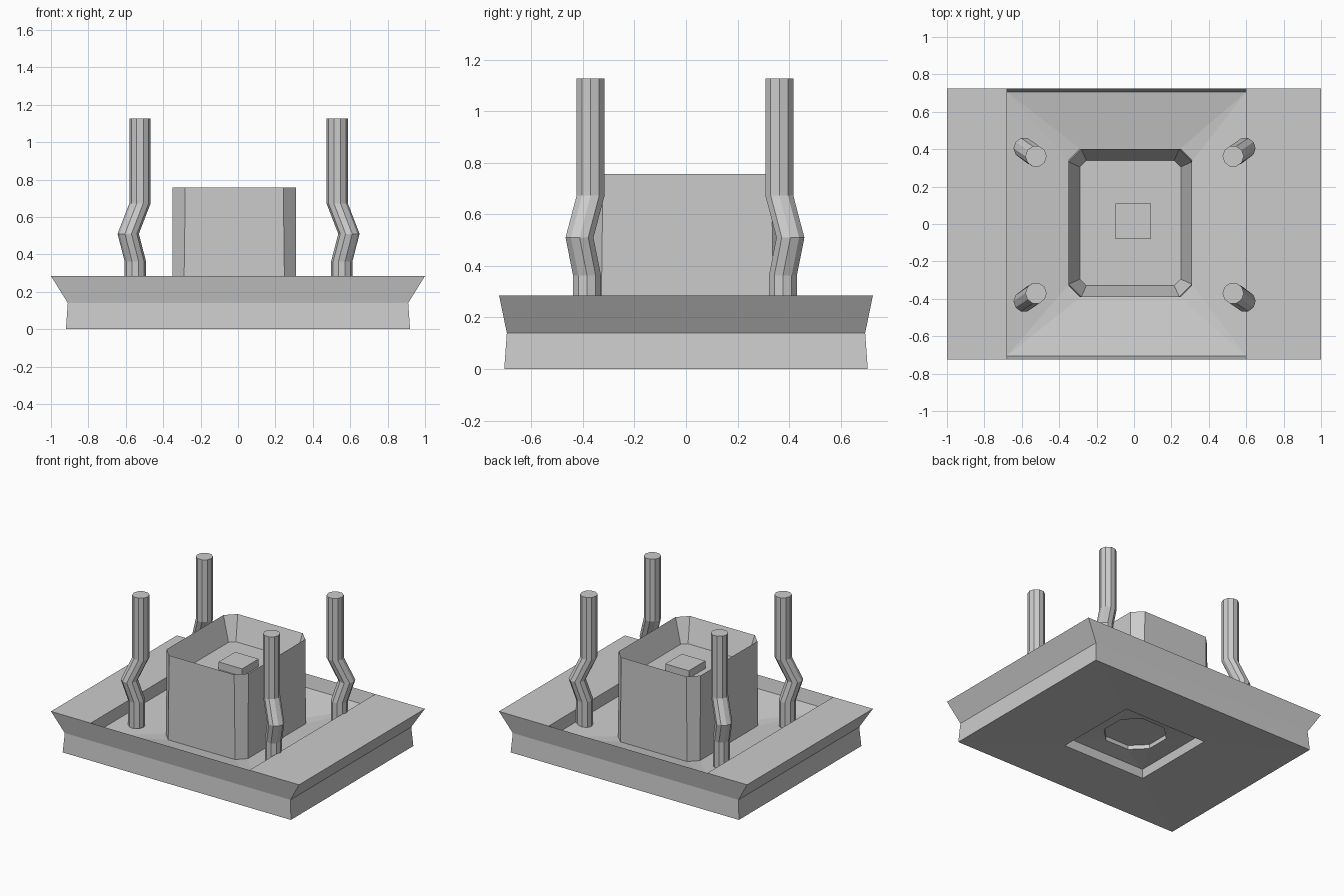
import bpy, bmesh
from math import sin, cos, pi

if "Cube" in bpy.data.objects:
    bpy.data.objects.remove(bpy.data.objects["Cube"])


def ring(x0, x1, y0, y1, z, c=0.0):
    """Rectangle with corners cut by c, as eight points."""
    return [(x0 + c, y0, z), (x1 - c, y0, z), (x1, y0 + c, z), (x1, y1 - c, z),
            (x1 - c, y1, z), (x0 + c, y1, z), (x0, y1 - c, z), (x0, y0 + c, z)]


def disc(x, y, z, r, n=10):
    return [(x + r * cos(2 * pi * i / n), y + r * sin(2 * pi * i / n), z) for i in range(n)]


def add_object(name, bm):
    me = bpy.data.meshes.new(name)
    bm.to_mesh(me)
    bm.free()
    ob = bpy.data.objects.new(name, me)
    bpy.context.collection.objects.link(ob)
    return ob


def loft(name, rings, cap_start=False, cap_end=False):
    bm = bmesh.new()
    loops = [[bm.verts.new(p) for p in r] for r in rings]
    for a, b in zip(loops, loops[1:]):
        n = len(a)
        for i in range(n):
            j = (i + 1) % n
            bm.faces.new((a[i], a[j], b[j], b[i]))
    if cap_start:
        bm.faces.new(loops[0][::-1])
    if cap_end:
        bm.faces.new(loops[-1])
    bmesh.ops.remove_doubles(bm, verts=bm.verts, dist=1e-5)
    return add_object(name, bm)


FLOOR, TOP = 0.195, 0.285
L, R = -0.68, 0.60          # recess limits in x

# flared base shell, with a stepped opening in the underside
loft("base_shell", [
    ring(-0.20, 0.19, -0.18, 0.19, 0.12, 0.10),
    ring(-0.20, 0.19, -0.18, 0.19, 0.09, 0.10),
    ring(-0.325, 0.325, -0.30, 0.31, 0.075),
    ring(-0.335, 0.335, -0.31, 0.32, 0.015),
    ring(-0.92, 0.92, -0.705, 0.705, 0.0),
    ring(-0.91, 0.91, -0.695, 0.695, 0.14),
    ring(-1.0, 1.0, -0.725, 0.725, TOP)], cap_start=True)

# recess floor, dipping towards the tub
loft("recess_floor", [
    ring(-0.35, 0.31, -0.39, 0.40, 0.14, 0.065),
    ring(L, R, -0.706, 0.706, FLOOR)])

# flat ledges at both ends of the recess
for name, inner, outer in (("left_ledge", L, -1.0), ("right_ledge", R, 1.0)):
    bm = bmesh.new()
    a, b, c, d, e, f = [bm.verts.new(p) for p in (
        (outer, -0.725, TOP), (inner, -0.725, TOP), (inner, 0.725, TOP), (outer, 0.725, TOP),
        (inner, -0.706, FLOOR), (inner, 0.706, FLOOR))]
    faces = [bm.faces.new((a, b, c, d)), bm.faces.new((b, e, f, c))]
    if outer > 0:
        bmesh.ops.reverse_faces(bm, faces=faces)
    add_object(name, bm)

# central tub with sharp rim and sunken floor
loft("tub", [
    ring(-0.35, 0.31, -0.39, 0.40, 0.12, 0.06),
    ring(-0.35, 0.31, -0.39, 0.40, 0.757, 0.068),
    ring(-0.29, 0.25, -0.33, 0.34, 0.585, 0.035)], cap_end=True)

# small block inside the tub
loft("tub_block", [
    ring(-0.10, 0.09, -0.08, 0.11, 0.585),
    ring(-0.10, 0.09, -0.08, 0.11, 0.64)], cap_end=True)

# four kinked posts: x, y, z of the path
path = [(0.552, 0.38, FLOOR - 0.02), (0.552, 0.38, 0.363), (0.59, 0.409, 0.51),
        (0.527, 0.366, 0.673), (0.527, 0.366, 1.127)]
for sx, side in ((-1, "left"), (1, "right")):
    for sy, end in ((-1, "front"), (1, "back")):
        loft(f"{end}_{side}_post",
             [disc(sx * x + 0.003, sy * y - 0.004, z, 0.057) for x, y, z in path],
             cap_start=True, cap_end=True)
